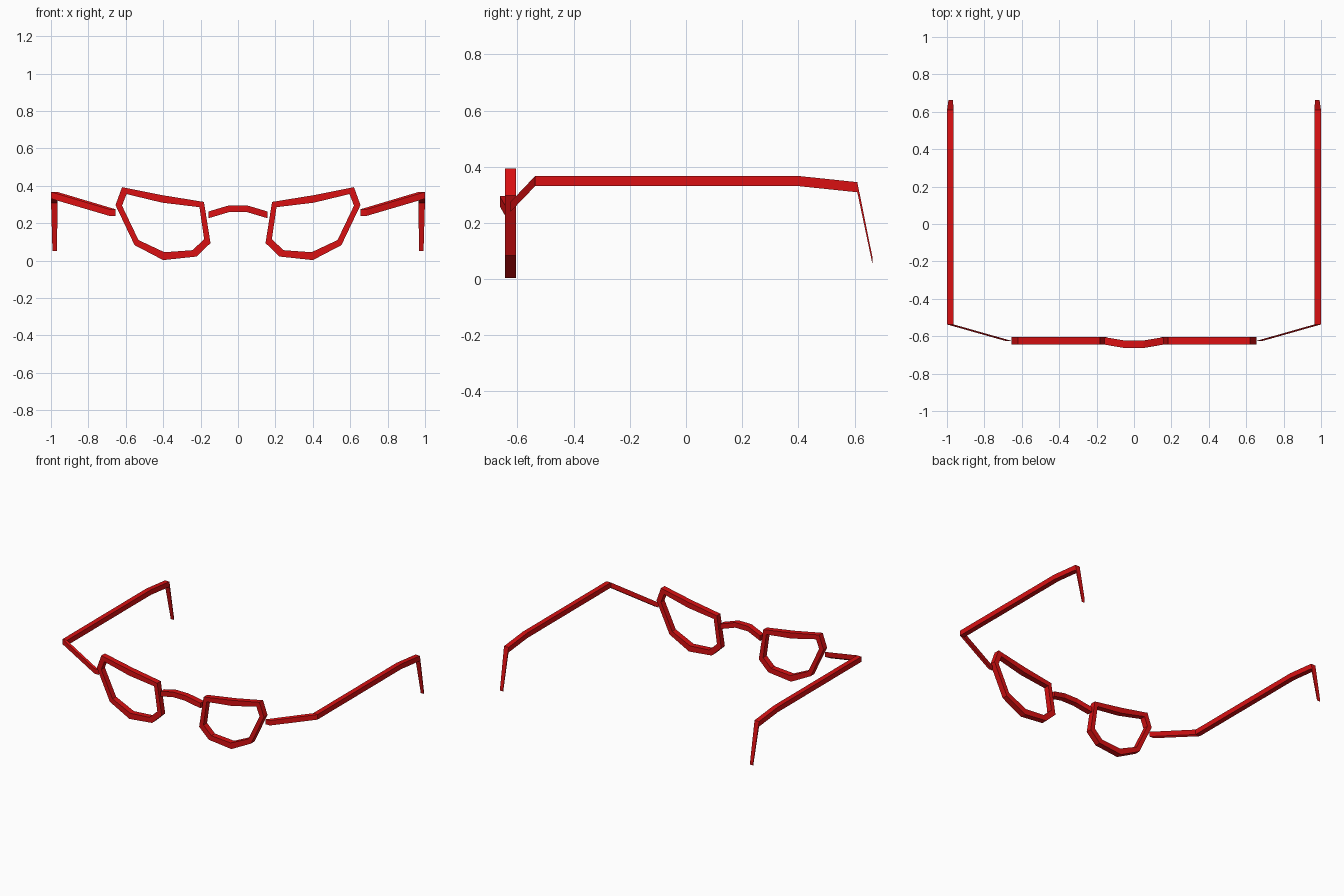
import bpy, bmesh

cube = bpy.data.objects.get("Cube")
if cube:
    bpy.data.objects.remove(cube)

RED = (0.7, 0.005, 0.006, 1)
red = bpy.data.materials.new("glossy red")
red.use_nodes = True
red.diffuse_color = RED
red.node_tree.nodes["Principled BSDF"].inputs["Base Color"].default_value = RED


def loft(name, sections, closed=False):
    """Skin a row of four-cornered sections, as a ring or a capped bar."""
    bm = bmesh.new()
    rows = [[bm.verts.new(p) for p in s] for s in sections]
    pairs = list(zip(rows, rows[1:]))
    if closed:
        pairs.append((rows[-1], rows[0]))
    else:
        bm.faces.new(rows[0])
        bm.faces.new(rows[-1])
    for a, b in pairs:
        for i in range(4):
            j = (i + 1) % 4
            bm.faces.new((a[i], a[j], b[j], b[i]))
    bmesh.ops.recalc_face_normals(bm, faces=bm.faces)
    mesh = bpy.data.meshes.new(name)
    bm.to_mesh(mesh)
    bm.free()
    mesh.materials.append(red)
    obj = bpy.data.objects.new(name, mesh)
    bpy.context.collection.objects.link(obj)
    return obj


def mirrored(points, side):
    return [(side * x, y, z) for x, y, z in points]


def square_xz(x, y, z, w, h):
    """Upright section of an arm, facing straight back."""
    a, b = w / 2, h / 2
    return [(x - a, y, z - b), (x + a, y, z - b), (x + a, y, z + b), (x - a, y, z + b)]


# Lens rim: outer and inner corners in the front plane
outer = [(.62, .393), (.405, .35), (.182, .314), (.147, .094),
         (.222, .022), (.40, .003), (.553, .083), (.655, .297)]
inner = [(.596, .356), (.405, .31), (.206, .286), (.181, .115),
         (.243, .056), (.393, .045), (.532, .11), (.62, .294)]
FRONT, BACK = -.645, -.605
rim = [[(ox, FRONT, oz), (ox, BACK, oz), (ix, BACK, iz), (ix, FRONT, iz)]
       for (ox, oz), (ix, iz) in zip(outer, inner)]

# Arm: hinge, temple corner, ear bend, drop, tip
arm = [square_xz(*s) for s in [
    (.671, -.625, .257, .034, .035),
    (.982, -.537, .349, .035, .036),
    (.982, .40, .349, .035, .036),
    (.982, .61, .327, .035, .036),
    (.980, .664, .065, .024, .025)]]

for side, word in ((1, "left"), (-1, "right")):
    loft(word + "_lens_rim", [mirrored(s, side) for s in rim], closed=True)
    loft(word + "_arm", [mirrored(s, side) for s in arm])

# Nose bridge, arched up and forward
bridge = []
for x, y, z in [(-.157, -.625, .245), (-.05, -.643, .277),
                (.05, -.643, .277), (.157, -.625, .245)]:
    bridge.append([(x, y + dy, z + dz) for dy, dz in
                   ((-.02, -.018), (.02, -.018), (.02, .018), (-.02, .018))])
loft("nose_bridge", bridge)
